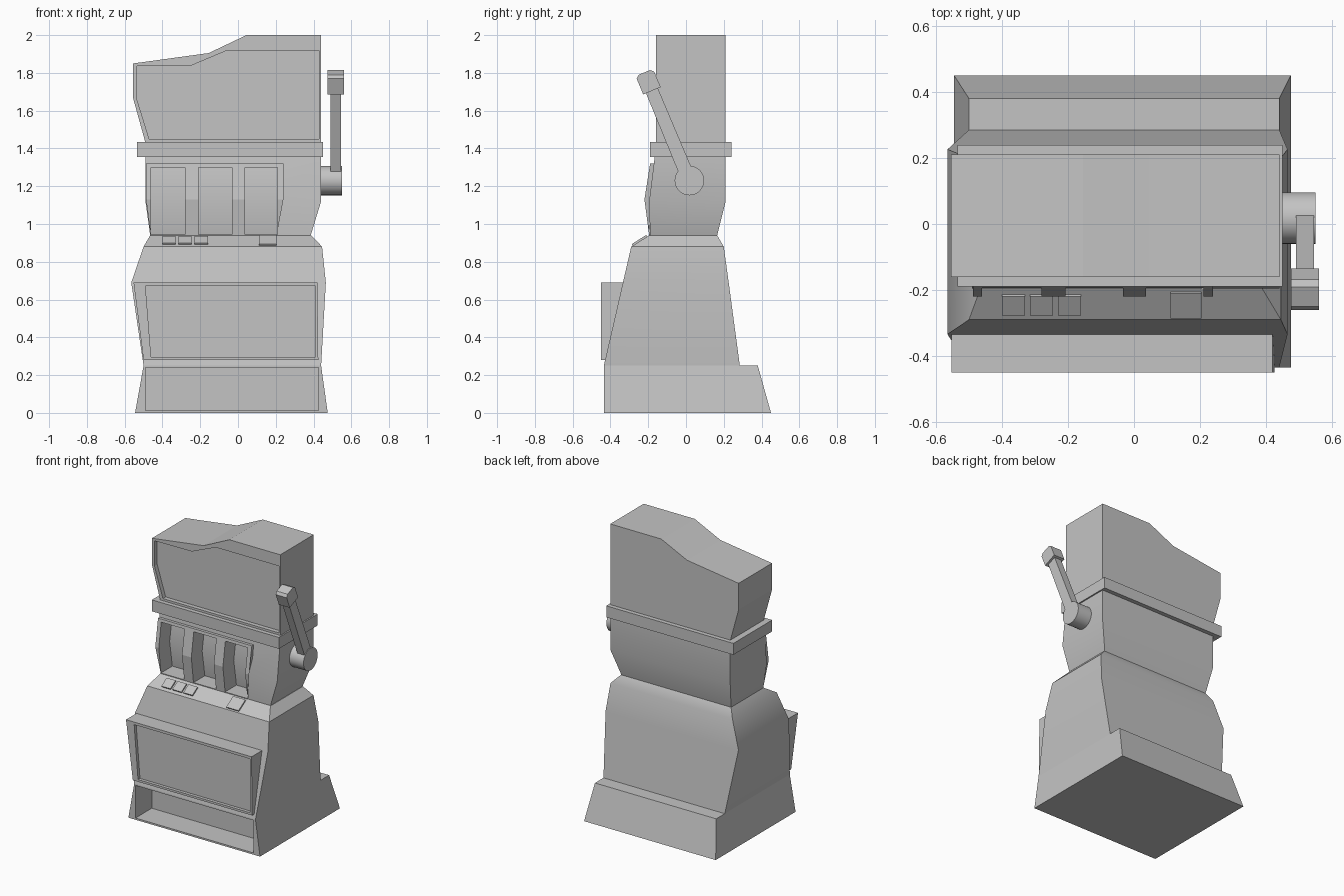
import bpy, bmesh, math
from mathutils import Vector

cube = bpy.data.objects.get("Cube")
if cube:
    bpy.data.objects.remove(cube, do_unlink=True)

GREY = (0.55, 0.55, 0.55, 1)
mat = bpy.data.materials.new("light_grey")
mat.use_nodes = True
mat.diffuse_color = GREY
mat.node_tree.nodes["Principled BSDF"].inputs["Base Color"].default_value = GREY


def rings_mesh(name, rings):
    """Skin a stack of matching point rings and cap both ends."""
    bm = bmesh.new()
    loops = [[bm.verts.new(p) for p in ring] for ring in rings]
    n = len(loops[0])
    for lo, hi in zip(loops, loops[1:]):
        for i in range(n):
            j = (i + 1) % n
            bm.faces.new((lo[i], lo[j], hi[j], hi[i]))
    bm.faces.new(loops[0][::-1])
    bm.faces.new(loops[-1])
    bmesh.ops.recalc_face_normals(bm, faces=bm.faces)
    mesh = bpy.data.meshes.new(name)
    bm.to_mesh(mesh)
    bm.free()
    mesh.materials.append(mat)
    obj = bpy.data.objects.new(name, mesh)
    bpy.context.collection.objects.link(obj)
    return obj


def stack(name, *levels):
    """Loft of rectangles given as (z, left, right, front, back)."""
    return rings_mesh(name, [[(a, c, z), (b, c, z), (b, d, z), (a, d, z)]
                             for z, a, b, c, d in levels])


def prism_y(name, outline, y0, y1):
    return rings_mesh(name, [[(x, y, z) for x, z in outline] for y in (y0, y1)])


def prism_x(name, outline, x0, x1):
    return rings_mesh(name, [[(x, y, z) for y, z in outline] for x in (x0, x1)])


def select(obj):
    bpy.ops.object.select_all(action='DESELECT')
    obj.select_set(True)
    bpy.context.view_layer.objects.active = obj


def carve(cutter, *targets):
    """Cut the shape out of each target, then discard it."""
    cutter.hide_render = True
    for obj in targets:
        mod = obj.modifiers.new("recess", 'BOOLEAN')
        mod.operation = 'DIFFERENCE'
        mod.solver = 'EXACT'
        mod.object = cutter
        select(obj)
        bpy.ops.object.modifier_apply(modifier=mod.name)
    bpy.data.objects.remove(cutter, do_unlink=True)


# Plinth with an open tray at the front
base = stack("base", (0, -.545, .475, -.435, .45), (.25, -.5, .44, -.435, .38))
carve(stack("tray_cutter", (.012, -.49, .425, -.6, -.255),
            (.24, -.49, .425, -.6, -.255)), base)

# Main cabinet, widest at the belly, with a sloped shoulder
cabinet = stack("cabinet", (.25, -.5, .44, -.435, .285),
                (.69, -.565, .465, -.334, .226),
                (.88, -.5, .445, -.29, .2),
                (.94, -.465, .388, -.195, .165))

# Belly display box with an inset face
belly = prism_y("belly_panel", [(-.553, .69), (.42, .69), (.425, .28), (-.5, .28)],
                -.45, -.3)
carve(prism_y("belly_cutter", [(-.49, .672), (.41, .672), (.41, .295), (-.46, .295)],
              -.6, -.428), belly)

# Reel housing and its bulging front frame
housing = stack("reel_housing", (.94, -.465, .385, -.19, .165),
                (1.12, -.49, .44, -.195, .21),
                (1.36, -.49, .44, -.165, .21))
frame = prism_x("reel_frame", [(-.195, .94), (-.22, 1.13), (-.19, 1.32),
                               (-.15, 1.32), (-.17, 1.13), (-.17, .94)], -.487, .24)
for v in frame.data.vertices:          # frame narrows toward the shoulder
    if v.co.z < 1:
        v.co.x += .025 if v.co.x < 0 else -.035

# Three deep reel windows
for left, right in ((-.46, -.28), (-.208, -.033), (.037, .21)):
    carve(prism_x("window_cutter", [(-.4, .945), (-.4, 1.3), (-.07, 1.3),
                                    (-.1, 1.13), (-.07, .945)], left, right),
          housing, frame)

# Trim band
band = stack("trim_band", (1.355, -.535, .45, -.19, .24), (1.435, -.535, .45, -.19, .24))

# Asymmetric sign with an inset face
sign = prism_y("sign", [(-.49, 1.43), (-.555, 1.665), (-.555, 1.85), (-.155, 1.905),
                        (.045, 2), (.44, 2), (.44, 1.43)], -.16, .21)
carve(prism_y("sign_cutter", [(-.47, 1.45), (-.535, 1.66), (-.535, 1.837), (-.245, 1.84),
                              (-.06, 1.918), (.43, 1.918), (.43, 1.45)], -.4, -.13), sign)

# Buttons lying on the front shoulder
slope = Vector((.095, .06)).normalized()
lift = Vector((-slope.y, slope.x)) * .01


def button(name, left, right, start, end):
    foot = Vector((-.29, .88))
    a, b = foot + slope * start, foot + slope * end
    prism_x(name, [a - lift, b - lift, b + lift, a + lift], left, right)


for i in range(3):
    x = -.4 + .085 * i
    button(f"small_button_{i + 1}", x, x + .07, .022, .09)
button("large_button", .11, .205, .01, .1)

# Pull lever: hub, arm and grip
hub_at = Vector((.018, 1.23))
along = Vector((-.385, .923))
across = Vector((.923, .385))


def lever_point(distance, side):
    return hub_at + along * distance + across * side


SIDES = 32
hub = prism_x("lever_hub", [hub_at + Vector((math.cos(t), math.sin(t))) * .078
                            for t in (math.tau * i / SIDES for i in range(SIDES))],
              .42, .55)
prism_x("lever_arm", [lever_point(*p) for p in
                      ((0, -.037), (0, .037), (.53, .034), (.53, -.034))], .49, .545)
prism_x("lever_grip", [lever_point(*p) for p in
                       ((.515, -.05), (.515, .05), (.605, .05), (.62, .032),
                        (.62, -.032), (.605, -.05))], .475, .56)

# Soften the gentle creases and keep the hard edges
for obj in (cabinet, housing, hub):
    select(obj)
    bpy.ops.object.shade_smooth_by_angle(angle=math.radians(30))
